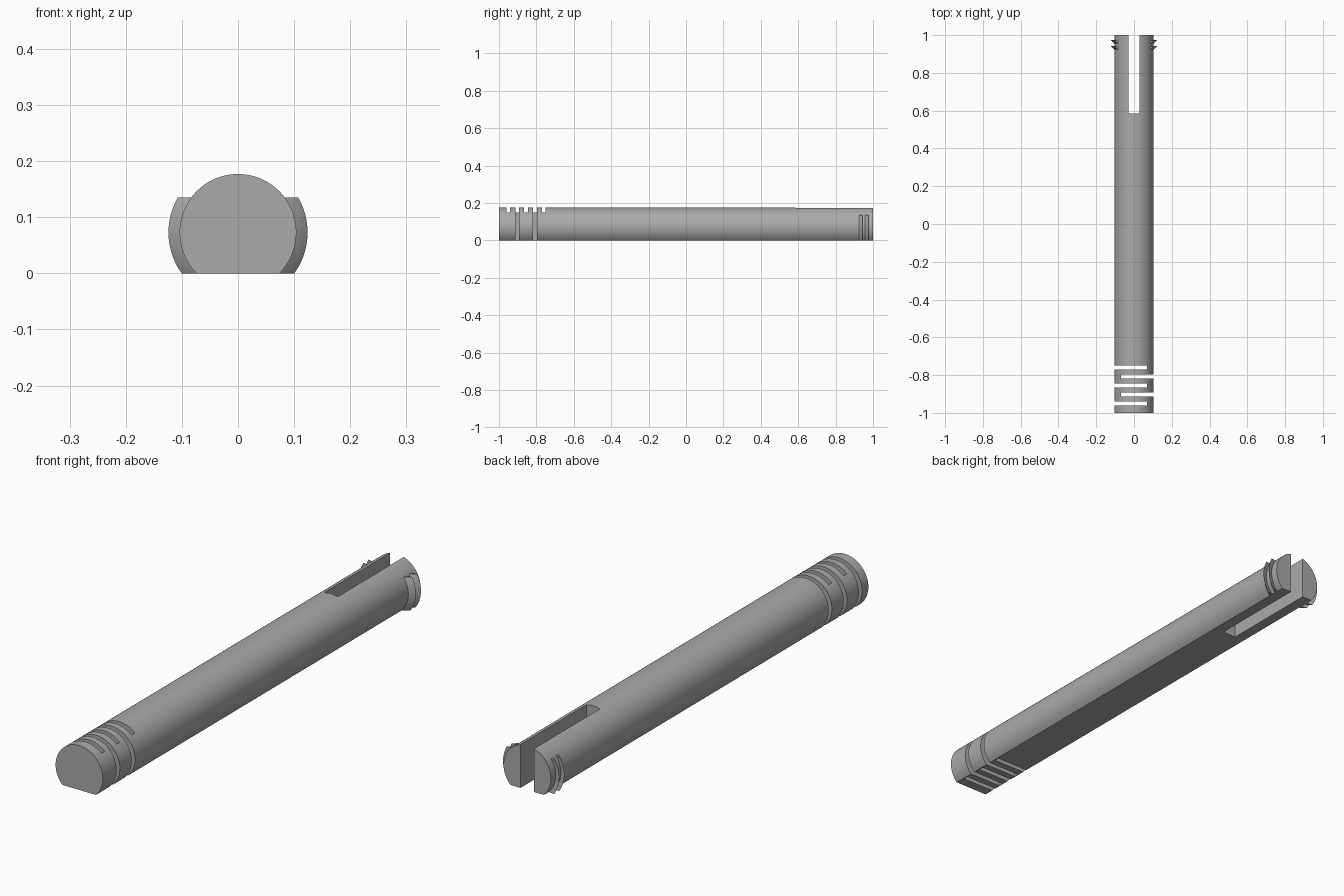
import bpy, bmesh, math
from mathutils import Matrix, Vector

R, ZC = 0.104, 0.073          # rod radius and axis height
SLIT, PITCH, WALL = 0.02, 0.0475, 0.07

if "Cube" in bpy.data.objects:
    bpy.data.objects.remove(bpy.data.objects["Cube"])

grey = bpy.data.materials.new("grey_plastic")
grey.use_nodes = True
colour = (0.4, 0.4, 0.4, 1)
grey.diffuse_color = colour
grey.node_tree.nodes["Principled BSDF"].inputs["Base Color"].default_value = colour


def make_object(name, bm):
    bmesh.ops.recalc_face_normals(bm, faces=bm.faces)
    mesh = bpy.data.meshes.new(name)
    bm.to_mesh(mesh)
    bm.free()
    mesh.materials.append(grey)
    obj = bpy.data.objects.new(name, mesh)
    bpy.context.collection.objects.link(obj)
    return obj


def smooth(obj):
    bpy.ops.object.select_all(action="DESELECT")
    obj.select_set(True)
    bpy.context.view_layer.objects.active = obj
    bpy.ops.object.shade_smooth_by_angle(angle=math.radians(30))


def clip(bm, z, direction):
    """Cut away everything past a level and cap the opening."""
    cut = bmesh.ops.bisect_plane(bm, geom=bm.verts[:] + bm.edges[:] + bm.faces[:],
                                 plane_co=(0, 0, z), plane_no=(0, 0, direction),
                                 clear_outer=True)
    edges = [e for e in cut["geom_cut"] if isinstance(e, bmesh.types.BMEdge)]
    bmesh.ops.holes_fill(bm, edges=edges)


def add_box(bm, x0, x1, y0, y1):
    size = Matrix.Diagonal((x1 - x0, y1 - y0, 0.6, 1))
    place = Matrix.Translation(((x0 + x1) / 2, (y0 + y1) / 2, 0.1))
    bmesh.ops.create_cube(bm, size=1, matrix=place @ size)


# Rod with a flat underside
bm = bmesh.new()
bmesh.ops.create_cone(bm, cap_ends=True, segments=96, radius1=R, radius2=R, depth=2,
                      matrix=Matrix.Translation((0, 0, ZC)) @ Matrix.Rotation(math.pi / 2, 4, "X"))
clip(bm, 0, -1)
rod = make_object("rod", bm)

# Cutter: split between the prongs and the alternating spring slits
bm = bmesh.new()
add_box(bm, -0.03, 0.03, 0.585, 1.2)
for i in range(5):
    y = -0.95 + i * PITCH
    x0, x1 = (-0.2, WALL) if i % 2 == 0 else (-WALL, 0.2)
    add_box(bm, x0, x1, y - SLIT / 2, y + SLIT / 2)
cutter = make_object("slot_cutter", bm)
cutter.hide_render = True

mod = rod.modifiers.new("slots", "BOOLEAN")
mod.operation, mod.solver, mod.object = "DIFFERENCE", "EXACT", cutter
bpy.context.view_layer.objects.active = rod
bpy.ops.object.modifier_apply(modifier=mod.name)
bpy.data.objects.remove(cutter)
smooth(rod)


# Hooked barbs, swept round the rod axis on both prongs
def barb(name, side, tip_y):
    bm = bmesh.new()
    profile = [(0.124, 0), (0.085, -0.012), (0.085, -0.03), (0.106, -0.03 + 0.012)]
    verts = [bm.verts.new((side * r, tip_y + dy, ZC)) for r, dy in profile]
    face = bm.faces.new(verts)
    axis = Vector((0, 1, 0))
    bmesh.ops.rotate(bm, verts=verts, cent=(0, 0, ZC), matrix=Matrix.Rotation(-1.2, 3, axis))
    bmesh.ops.spin(bm, geom=[face] + face.edges[:] + verts, cent=(0, 0, ZC),
                   axis=axis, angle=2.4, steps=36)
    bmesh.ops.remove_doubles(bm, verts=bm.verts, dist=1e-5)
    clip(bm, 0, -1)
    clip(bm, 0.135, 1)
    smooth(make_object(name, bm))


for label, side in (("left", 1), ("right", -1)):
    for place, tip_y in (("outer", 0.975), ("inner", 0.943)):
        barb(f"{label}_{place}_barb", side, tip_y)
